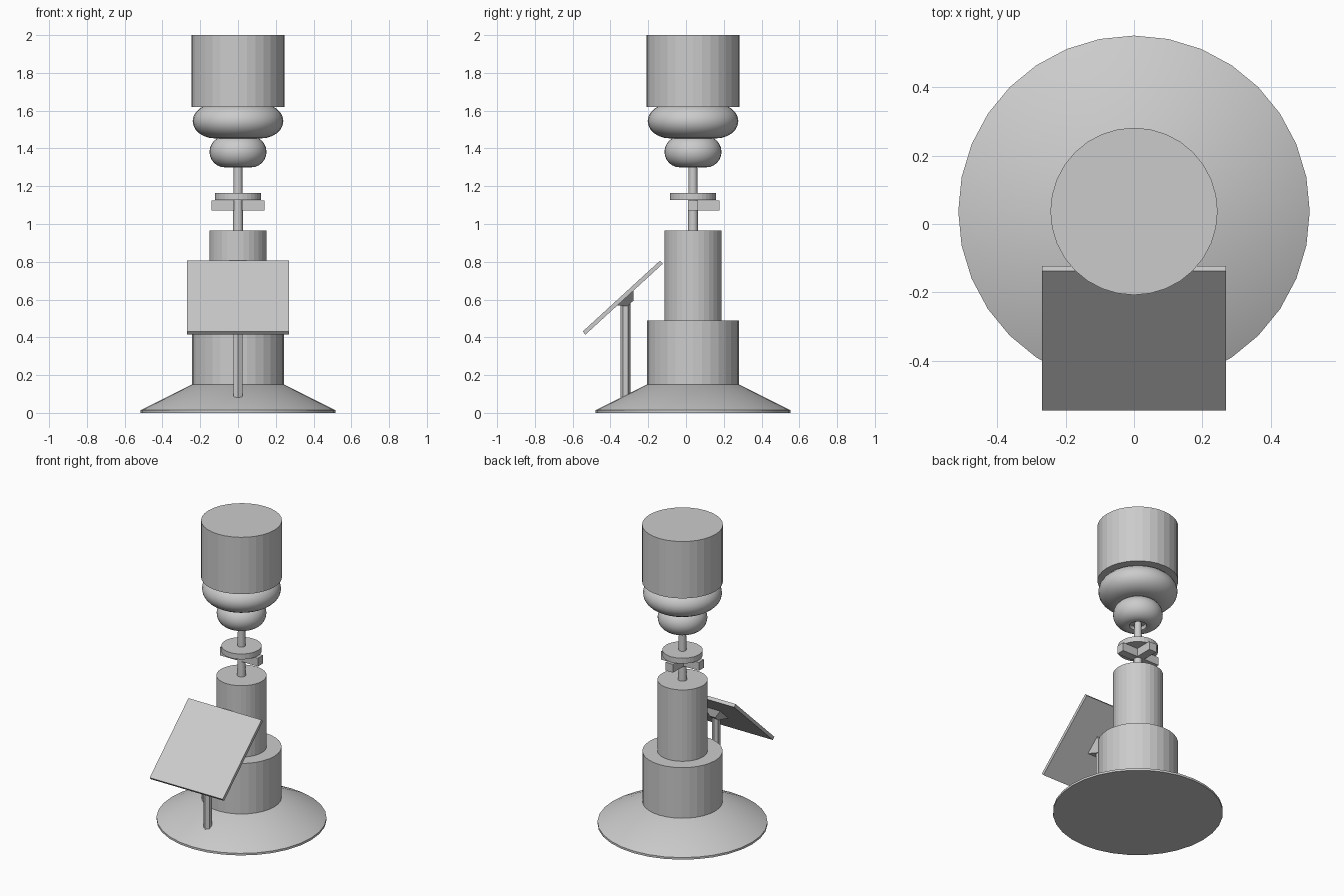
import bpy, bmesh, math
from mathutils import Matrix, Vector

if "Cube" in bpy.data.objects:
    bpy.data.objects.remove(bpy.data.objects["Cube"])

AXIS_Y = 0.037

grey = bpy.data.materials.new("light grey")
grey.diffuse_color = (0.6, 0.6, 0.6, 1)
grey.use_nodes = True
grey.node_tree.nodes["Principled BSDF"].inputs["Base Color"].default_value = grey.diffuse_color


def finish(name, bm, smooth=False):
    bmesh.ops.recalc_face_normals(bm, faces=bm.faces)
    me = bpy.data.meshes.new(name)
    bm.to_mesh(me)
    bm.free()
    ob = bpy.data.objects.new(name, me)
    bpy.context.collection.objects.link(ob)
    me.materials.append(grey)
    if smooth:
        bpy.ops.object.select_all(action='DESELECT')
        ob.select_set(True)
        bpy.context.view_layer.objects.active = ob
        bpy.ops.object.shade_smooth_by_angle(angle=math.radians(35))
    return ob


def cylinder(name, r1, r2, z0, z1, x=0, y=AXIS_Y, sides=32, smooth=False):
    bm = bmesh.new()
    bmesh.ops.create_cone(bm, cap_ends=True, segments=sides, radius1=r1, radius2=r2,
                          depth=z1 - z0, matrix=Matrix.Translation((x, y, (z0 + z1) / 2)))
    return finish(name, bm, smooth)


def box(name, size, matrix):
    bm = bmesh.new()
    bmesh.ops.create_cube(bm, size=1, matrix=matrix @ Matrix.Diagonal((*size, 1)))
    return finish(name, bm)


def lathe(name, profile, sides=32):
    bm = bmesh.new()
    vs = [bm.verts.new((r, 0, z)) for r, z in profile]
    es = [bm.edges.new(p) for p in zip(vs, vs[1:])]
    bmesh.ops.spin(bm, geom=vs + es, axis=(0, 0, 1), cent=(0, 0, 0),
                   angle=2 * math.pi, steps=sides)
    bmesh.ops.remove_doubles(bm, verts=bm.verts, dist=1e-4)
    bmesh.ops.translate(bm, verts=bm.verts, vec=(0, AXIS_Y, 0))
    return finish(name, bm, True)


def bulge(name, r, rx, z, rz):
    # rounded ring: half ellipse outside, shallow recess below
    arc = [(r + rx * math.cos(a), z + rz * math.sin(a))
           for a in (math.radians(-90 + 15 * i) for i in range(13))]
    recess = [(0, z - rz + 0.025), (r * 0.65, z - rz + 0.025), (r * 0.75, z - rz + 0.006)]
    return lathe(name, recess + arc + [(0, z + rz)])


# Flared foot and stepped column
lathe("flared_base", [(0, 0), (0.515, 0), (0.515, 0.014), (0.245, 0.15), (0, 0.15)])
cylinder("lower_column", 0.243, 0.243, 0.14, 0.488)
cylinder("upper_column", 0.152, 0.152, 0.48, 0.965)

# Thin spindle with a disc and three arms under it
cylinder("spindle", 0.027, 0.022, 0.95, 1.34, sides=16, smooth=True)
cylinder("spindle_disc", 0.122, 0.122, 1.127, 1.163)
for i, ang in enumerate((0, 90, 180)):
    m = (Matrix.Translation((0, AXIS_Y, 1.098)) @ Matrix.Rotation(math.radians(ang), 4, 'Z')
         @ Matrix.Translation((0.08, 0, 0)))
    box(f"spindle_arm_{i + 1}", (0.12, 0.055, 0.055), m)

# Rounded rings and the top drum
bulge("small_ring", 0.07, 0.081, 1.382, 0.082)
bulge("large_ring", 0.12, 0.12, 1.545, 0.092)
cylinder("top_drum", 0.245, 0.245, 1.62, 2.0)

# Tilted panel on its own post
tilt = (Matrix.Translation((0, -0.335, 0.61))
        @ Matrix.Rotation(math.radians(42.5), 4, 'X'))
box("tilted_panel", (0.54, 0.555, 0.022), tilt)
cylinder("panel_post", 0.026, 0.026, 0.08, 0.60, y=-0.32, sides=6)

# Wedge bracket behind the panel, narrowing to the post
bm = bmesh.new()
bmesh.ops.create_cone(bm, cap_ends=True, segments=4, radius1=0.03, radius2=0.085, depth=0.04,
                      matrix=tilt @ Matrix.Translation((0, 0.01, -0.03))
                      @ Matrix.Rotation(math.pi / 4, 4, 'Z'))
finish("panel_bracket", bm)
